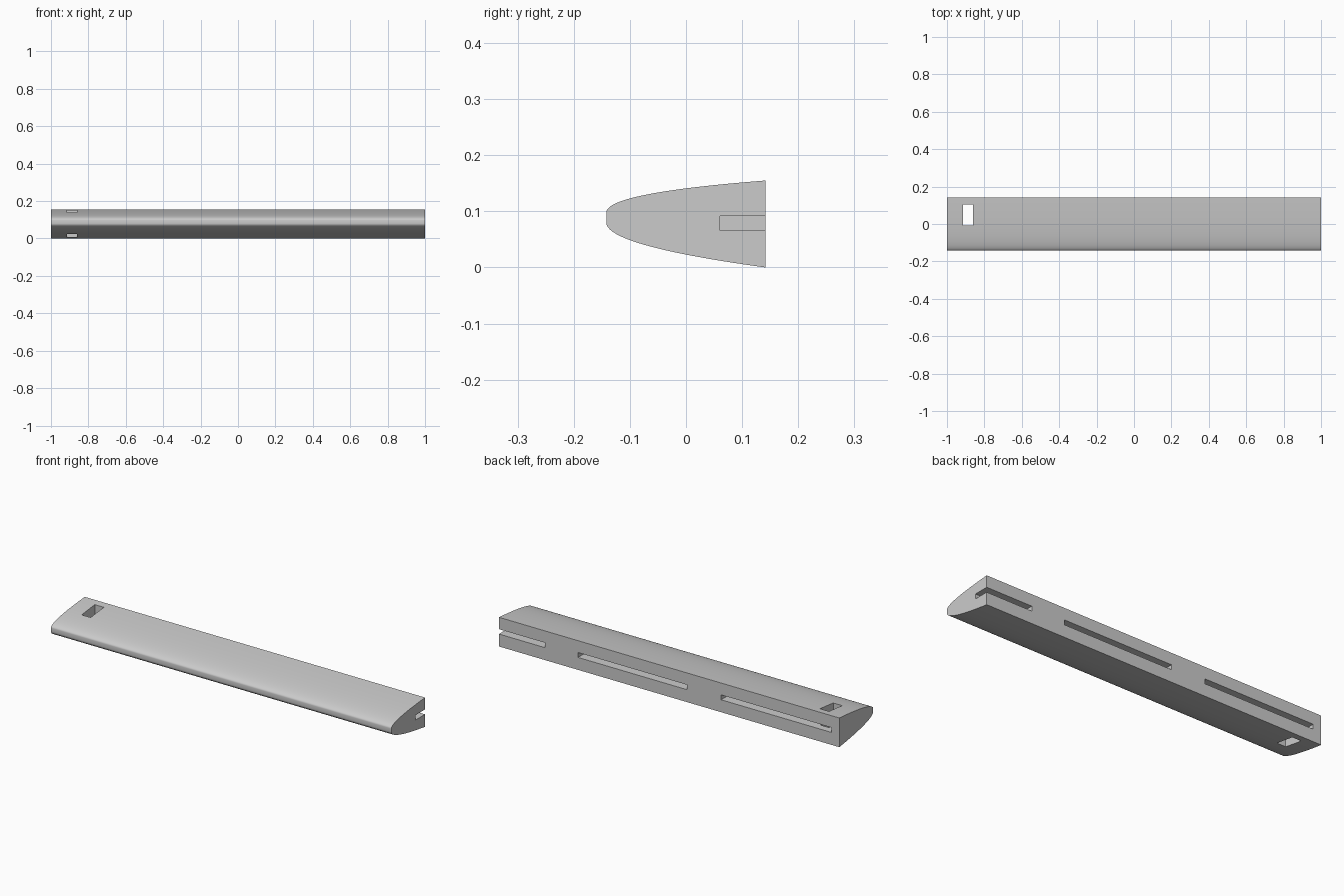
import bpy
import bmesh
import math

if "Cube" in bpy.data.objects:
    bpy.data.objects.remove(bpy.data.objects["Cube"], do_unlink=True)

grey = bpy.data.materials.new("plain grey")
grey.use_nodes = True
COLOUR = (0.6, 0.6, 0.6, 1)
grey.diffuse_color = COLOUR
grey.node_tree.nodes["Principled BSDF"].inputs["Base Color"].default_value = COLOUR

HALF = 0.142      # half depth of the bar
STEPS = 20        # segments along each curved side


def add_object(name, bm):
    bmesh.ops.recalc_face_normals(bm, faces=bm.faces)
    mesh = bpy.data.meshes.new(name)
    bm.to_mesh(mesh)
    bm.free()
    mesh.materials.append(grey)
    obj = bpy.data.objects.new(name, mesh)
    bpy.context.collection.objects.link(obj)
    return obj


def box(name, low, high):
    bm = bmesh.new()
    bmesh.ops.create_cube(bm, size=1)
    for v in bm.verts:
        v.co = [a if c < 0 else b for c, a, b in zip(v.co, low, high)]
    return add_object(name, bm)


# Bar: blunt-nosed profile with a flat back, swept along x
def curve(start, root, linear):
    ts = [(i / STEPS) ** 2 for i in range(STEPS + 1)]
    return [(HALF * (2 * t - 1), start + root * math.sqrt(t) + linear * t) for t in ts]


profile = curve(0.098, 0.07, -0.013) + curve(0.08, -0.082, 0.002)[::-1]
bm = bmesh.new()
end = bm.faces.new([bm.verts.new((-1, y, z)) for y, z in profile])
swept = bmesh.ops.extrude_face_region(bm, geom=[end], use_keep_orig=True)
moved = [g for g in swept["geom"] if isinstance(g, bmesh.types.BMVert)]
bmesh.ops.translate(bm, verts=moved, vec=(2, 0, 0))
bar = add_object("slotted_bar", bm)

# Back slots, the first open at the left end, and an upright through hole
cutters = [box("slot_cutter", (a, 0.061, 0.066), (b, 0.2, 0.092))
           for a, b in ((0.73, 1.1), (-0.106, 0.535), (-0.953, -0.306))]
cutters.append(box("hole_cutter", (-0.913, -0.008, -0.1), (-0.86, 0.103, 0.3)))

bpy.context.view_layer.objects.active = bar
for cutter in cutters:
    cutter.hide_render = True
    mod = bar.modifiers.new("cut", "BOOLEAN")
    mod.operation = "DIFFERENCE"
    mod.solver = "EXACT"
    mod.object = cutter
    bpy.ops.object.modifier_apply(modifier=mod.name)
    bpy.data.objects.remove(cutter, do_unlink=True)

# Smooth the curved skin, keep the cut edges sharp
bpy.ops.object.select_all(action="DESELECT")
bar.select_set(True)
bpy.ops.object.shade_smooth_by_angle(angle=math.radians(30))
